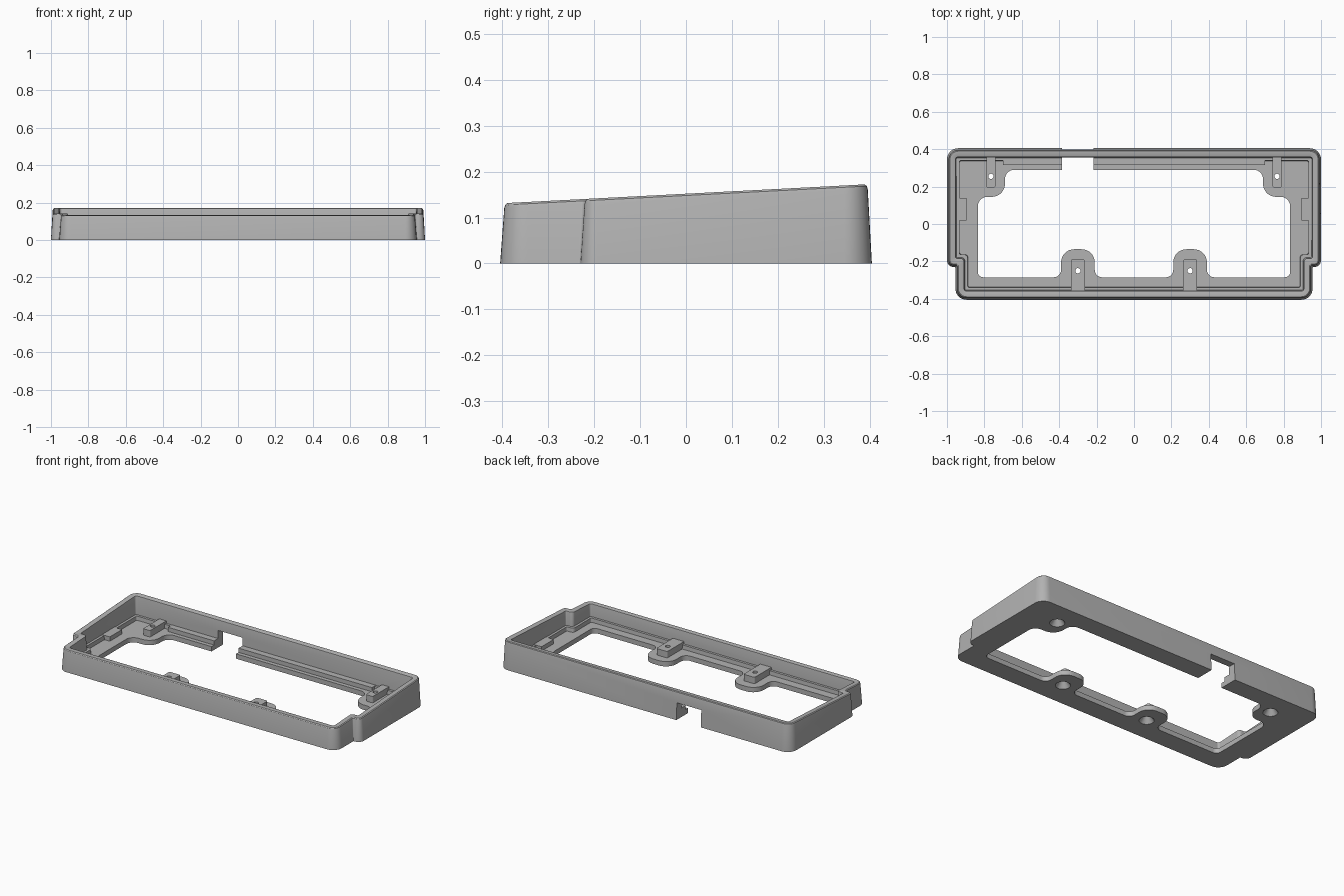
import bpy, bmesh, math
from mathutils import Vector

cube = bpy.data.objects.get("Cube")
if cube:
    bpy.data.objects.remove(cube)

grey = bpy.data.materials.new("plain_grey")
grey.use_nodes = True
grey.diffuse_color = (0.45, 0.45, 0.45, 1)
grey.node_tree.nodes["Principled BSDF"].inputs["Base Color"].default_value = grey.diffuse_color

FLOOR, LEDGE, BOSS = 0.03, 0.055, 0.07


def mirrored(half):
    """Full outline from its right half, listed front to back."""
    return half + [(-x, y, r) for x, y, r in reversed(half)]


def rounded(corners, inset=0.0, segments=8):
    """Inset a right-angled outline and round its corners."""
    n = len(corners)
    pts = [Vector(c[:2]) for c in corners]
    moved, radii = [], []
    for i, p in enumerate(pts):
        e1 = (p - pts[i - 1]).normalized()
        e2 = (pts[(i + 1) % n] - p).normalized()
        normal = Vector((-e1.y - e2.y, e1.x + e2.x))
        convex = e1.x * e2.y - e1.y * e2.x > 0
        r = corners[i][2]
        moved.append(p + normal * inset)
        radii.append(max(r - inset, 0.008) if convex else r + min(inset, 0.03) * 0.5)
    out = []
    for i, p in enumerate(moved):
        u = (moved[i - 1] - p).normalized()
        v = (moved[(i + 1) % n] - p).normalized()
        centre = p + (u + v) * radii[i]
        for k in range(segments + 1):
            a = math.pi / 2 * k / segments
            out.append(centre - (v * math.cos(a) + u * math.sin(a)) * radii[i])
    return out


def loft(name, rings):
    """Solid skinned through rings of equal length, capped at both ends."""
    bm = bmesh.new()
    loops = [[bm.verts.new(co) for co in ring] for ring in rings]
    count = len(loops[0])
    for a, b in zip(loops, loops[1:]):
        for i in range(count):
            j = (i + 1) % count
            bm.faces.new((a[i], a[j], b[j], b[i]))
    bm.faces.new(loops[0][::-1])
    bm.faces.new(loops[-1])
    bmesh.ops.recalc_face_normals(bm, faces=bm.faces)
    mesh = bpy.data.meshes.new(name)
    bm.to_mesh(mesh)
    bm.free()
    mesh.materials.append(grey)
    obj = bpy.data.objects.new(name, mesh)
    bpy.context.collection.objects.link(obj)
    return obj


def block(name, x0, x1, y0, y1, z0, z1):
    base = [(x0, y0), (x1, y0), (x1, y1), (x0, y1)]
    return loft(name, [[(x, y, z) for x, y in base] for z in (z0, z1)])


def turned(name, x, y, profile, sides=32):
    angles = [math.tau * i / sides for i in range(sides)]
    return loft(name, [[(x + r * math.cos(a), y + r * math.sin(a), z) for a in angles]
                       for r, z in profile])


def combine(target, tool, operation):
    tool.hide_render = True
    mod = target.modifiers.new(operation, 'BOOLEAN')
    mod.operation, mod.object, mod.solver = operation, tool, 'EXACT'
    bpy.context.view_layer.objects.active = target
    bpy.ops.object.modifier_apply(modifier=mod.name)
    bpy.data.objects.remove(tool)


def wall_top(y):
    return 0.152 + 0.052 * y


# Stepped outer wall with draft, rounded sloping rim, inner ledge and floor
outline = mirrored([(0.955, -0.405, 0.06), (0.955, -0.23, 0.004),
                    (1.0, -0.23, 0.036), (1.0, 0.405, 0.06)])
rings = [[(p.x, p.y, 0) for p in rounded(outline)]]
for inset, drop in [(0.009, 0.011), (0.011, 0.004), (0.016, 0),
                    (0.042, 0), (0.046, 0.002), (0.047, 0.006)]:
    rings.append([(p.x, p.y, wall_top(p.y) - drop) for p in rounded(outline, inset)])
for inset, z in [(0.051, LEDGE), (0.066, LEDGE), (0.068, FLOOR)]:
    rings.append([(p.x, p.y, z) for p in rounded(outline, inset)])
body = loft("base_frame", rings)

# Rear ledge, side rests and screw bosses
screws = []
combine(body, block("rear_ledge", -0.7, 0.7, 0.315, 0.375, 0.01, LEDGE + 0.001), 'UNION')
for s in (-1, 1):
    x0, x1 = sorted((s * 0.895, s * 0.965))
    combine(body, block("side_rest", x0, x1, 0.02, 0.14, 0.01, LEDGE + 0.002), 'UNION')
    for x, y, half, y0, y1 in [(0.765, 0.255, 0.024, 0.195, 0.375),
                               (0.3, -0.25, 0.038, -0.19, -0.375)]:
        y0, y1 = sorted((y0, y1))
        shape = rounded([(s * x - half, y0, 0.008), (s * x + half, y0, 0.008),
                         (s * x + half, y1, 0.008), (s * x - half, y1, 0.008)], segments=4)
        boss = loft("screw_boss", [[(p.x, p.y, z) for p in shape] for z in (0.01, BOSS)])
        combine(body, boss, 'UNION')
        screws.append((s * x, y))

# Floor opening, leaving a rounded pad around each boss
opening = rounded(mirrored([
    (0.21, -0.285, 0.04), (0.21, -0.135, 0.07), (0.39, -0.135, 0.07), (0.39, -0.285, 0.04),
    (0.835, -0.285, 0.03), (0.835, 0.145, 0.05), (0.69, 0.145, 0.07), (0.69, 0.29, 0.05)]))
combine(body, loft("opening_cutter", [[(p.x, p.y, z) for p in opening] for z in (-0.1, 0.3)]),
        'DIFFERENCE')

# Cable notch through the lower rear wall
combine(body, block("notch_cutter", -0.385, -0.217, 0.25, 0.5, -0.1, 0.105), 'DIFFERENCE')

# Countersunk screw holes
for x, y in screws:
    profile = [(0.049, -0.01), (0.014, 0.04), (0.014, 0.2)]
    combine(body, turned("screw_cutter", x, y, profile), 'DIFFERENCE')

# Smooth curved faces, keep hard edges
bpy.ops.object.select_all(action='DESELECT')
body.select_set(True)
bpy.context.view_layer.objects.active = body
bpy.ops.object.shade_smooth_by_angle(angle=math.radians(30))
